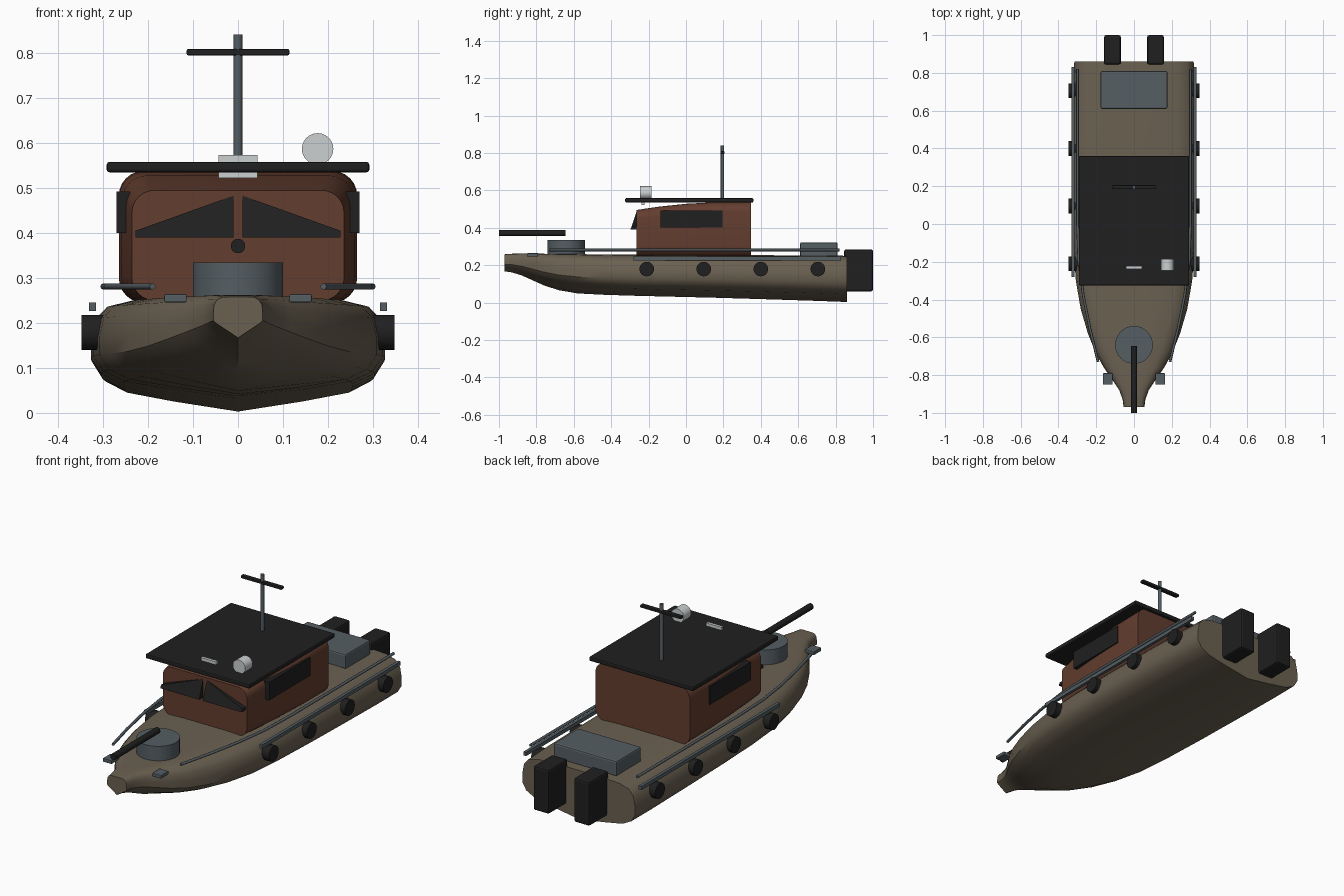
import bpy, bmesh, math
from mathutils import Vector

if "Cube" in bpy.data.objects:
    bpy.data.objects.remove(bpy.data.objects["Cube"])


def material(name, rgb):
    m = bpy.data.materials.new(name)
    m.diffuse_color = (*rgb, 1)
    m.use_nodes = True
    m.node_tree.nodes["Principled BSDF"].inputs["Base Color"].default_value = m.diffuse_color
    return m


HULL = material("olive brown", (0.145, 0.118, 0.082))
CABIN = material("rust brown", (0.125, 0.047, 0.028))
BLACK = material("black", (0.014, 0.014, 0.014))
STEEL = material("blue grey", (0.09, 0.112, 0.125))
WHITE = material("pale grey", (0.60, 0.63, 0.64))


def finish(name, bm, mat, smooth=None):
    bmesh.ops.recalc_face_normals(bm, faces=bm.faces)
    me = bpy.data.meshes.new(name)
    bm.to_mesh(me)
    bm.free()
    me.materials.append(mat)
    ob = bpy.data.objects.new(name, me)
    bpy.context.collection.objects.link(ob)
    if smooth:
        bpy.ops.object.select_all(action='DESELECT')
        bpy.context.view_layer.objects.active = ob
        ob.select_set(True)
        bpy.ops.object.shade_smooth_by_angle(angle=math.radians(smooth))
    return ob


def box(name, lo, hi, mat, bevel=0.0):
    bm = bmesh.new()
    bmesh.ops.create_cube(bm, size=1)
    for v in bm.verts:
        v.co = [(a + b) / 2 + c * (b - a) for a, b, c in zip(lo, hi, v.co)]
    if bevel:
        bmesh.ops.bevel(bm, geom=bm.edges[:], offset=bevel, segments=2,
                        profile=0.5, affect='EDGES')
    return finish(name, bm, mat)


def rod(name, a, b, r, mat, sides=24):
    a, b = Vector(a), Vector(b)
    bm = bmesh.new()
    bmesh.ops.create_cone(bm, cap_ends=True, segments=sides, radius1=r,
                          radius2=r, depth=(b - a).length)
    turn = (b - a).to_track_quat('Z', 'Y')
    for v in bm.verts:
        v.co = turn @ v.co + (a + b) / 2
    return finish(name, bm, mat, 40)


def loft(name, rings, mat, smooth):
    bm = bmesh.new()
    rows = [[bm.verts.new(p) for p in ring] for ring in rings]
    n = len(rows[0])
    for r0, r1 in zip(rows, rows[1:]):
        for i in range(n):
            j = (i + 1) % n
            bm.faces.new((r0[i], r0[j], r1[j], r1[i]))
    bm.faces.new(rows[0])
    bm.faces.new(rows[-1])
    return finish(name, bm, mat, smooth)


# Hull: section (width fraction, height fraction) blends from bow to midship
MID = [(0, 0), (.45, .09), (.78, .17), (.93, .27), (1, .42), (1, .6),
       (.97, .8), (.89, .92), (.72, .98), (.4, 1)]
BOW = [(0, 0), (.3, .12), (.6, .24), (.85, .34), (1, .42), (1, .6),
       (.97, .8), (.86, .92), (.65, .99), (.4, 1)]
# y, half width, keel height, deck height
STATIONS = [(-.97, .055, .167, .258), (-.93, .06, .161, .261),
            (-.88, .078, .146, .262), (-.82, .118, .119, .262),
            (-.76, .16, .092, .261), (-.68, .204, .066, .26),
            (-.58, .244, .049, .259), (-.45, .282, .042, .257),
            (-.3, .308, .037, .256), (-.1, .322, .032, .255),
            (.15, .327, .026, .254), (.45, .326, .017, .253),
            (.7, .323, .009, .252), (.86, .316, .003, .25)]
rings = []
for y, w, keel, deck in STATIONS:
    t = min(1, max(0, (y + .97) / .6))
    half = [(w * (a[0] + (b[0] - a[0]) * t),
             keel + (deck - keel) * (a[1] + (b[1] - a[1]) * t))
            for a, b in zip(BOW, MID)]
    rings.append([(x, y, z) for x, z in half]
                 + [(-x, y, z) for x, z in reversed(half[1:])])
loft("hull", rings, HULL, 35)


# Cabin: rounded sections that widen and rise towards the stern
def rounded(y, w, low, high, r):
    ring = []
    for k, (sx, cz) in enumerate([(1, high - r), (-1, high - r),
                                  (-1, low + r), (1, low + r)]):
        for s in range(7):
            a = math.radians(90 * k + 15 * s)
            ring.append((sx * (w - r) + r * math.cos(a), y,
                         cz + r * math.sin(a)))
    return ring


loft("cabin", [rounded(-.265, .236, .25, .495, .05),
               rounded(-.15, .248, .248, .512, .055),
               rounded(0, .259, .246, .528, .058),
               rounded(.15, .265, .245, .536, .058),
               rounded(.347, .265, .245, .538, .055)], CABIN, 35)
box("roof", (-.292, -.325, .535), (.292, .36, .558), BLACK, .006)

# Wedge windscreens and side windows
for s, side in ((1, "right"), (-1, "left")):
    bm = bmesh.new()
    shape = [(.01, .39), (.228, .39), (.228, .405), (.01, .483)]
    front = [bm.verts.new((s * x, -.297 + (z - .39) * .34, z)) for x, z in shape]
    back = [bm.verts.new((s * x, -.26, z)) for x, z in shape]
    bm.faces.new(front)
    bm.faces.new(back)
    for i in range(4):
        j = (i + 1) % 4
        bm.faces.new((front[i], front[j], back[j], back[i]))
    finish(side + "_windscreen", bm, BLACK)
    xs = sorted((s * .24, s * .27))
    box(side + "_window", (xs[0], -.135, .4), (xs[1], .195, .492), BLACK)

    # Fenders along the hull
    for i, y in enumerate((-.21, .095, .4, .705)):
        rod(f"{side}_fender_{i + 1}", (s * .29, y, .179), (s * .348, y, .179),
            .039, BLACK)

    # Straight rubbing rail
    xs = sorted((s * .316, s * .331))
    box(side + "_rub_rail", (xs[0], -.28, .226), (xs[1], .83, .245), STEEL)

    # Curved deck rail
    cu = bpy.data.curves.new(side + "_deck_rail", 'CURVE')
    cu.dimensions = '3D'
    cu.bevel_depth = .007
    cu.bevel_resolution = 2
    cu.use_fill_caps = True
    path = [(.19, -.73), (.232, -.56), (.268, -.38), (.292, -.2),
            (.299, 0), (.299, .82)]
    sp = cu.splines.new('POLY')
    sp.points.add(len(path) - 1)
    for p, (x, y) in zip(sp.points, path):
        p.co = (s * x, y, .281, 1)
    cu.materials.append(STEEL)
    bpy.context.collection.objects.link(
        bpy.data.objects.new(side + "_deck_rail", cu))

    # Bow cleat and outboard motor
    box(side + "_cleat", (s * .139 - .025, -.85, .246),
        (s * .139 + .025, -.79, .264), STEEL, .003)
    box(side + "_outboard", (s * .114 - .044, .845, .06),
        (s * .114 + .044, 1, .284), BLACK, .01)

# Foredeck gun and stern locker
rod("gun_base", (0, -.64, .24), (0, -.64, .334), .1, STEEL, 32)
rod("gun_barrel", (0, -1, .371), (0, -.645, .371), .016, BLACK)
box("stern_locker", (-.177, .61, .245), (.177, .81, .322), STEEL, .008)

# Roof equipment
rod("searchlight", (.177, -.245, .587), (.177, -.185, .587), .035, WHITE)
box("light_bar", (-.043, -.237, .522), (.043, -.222, .573), WHITE)
rod("mast", (0, .195, .55), (0, .195, .841), .0095, STEEL, 16)
box("mast_crossbar", (-.114, .184, .795), (.114, .206, .809), BLACK, .003)
